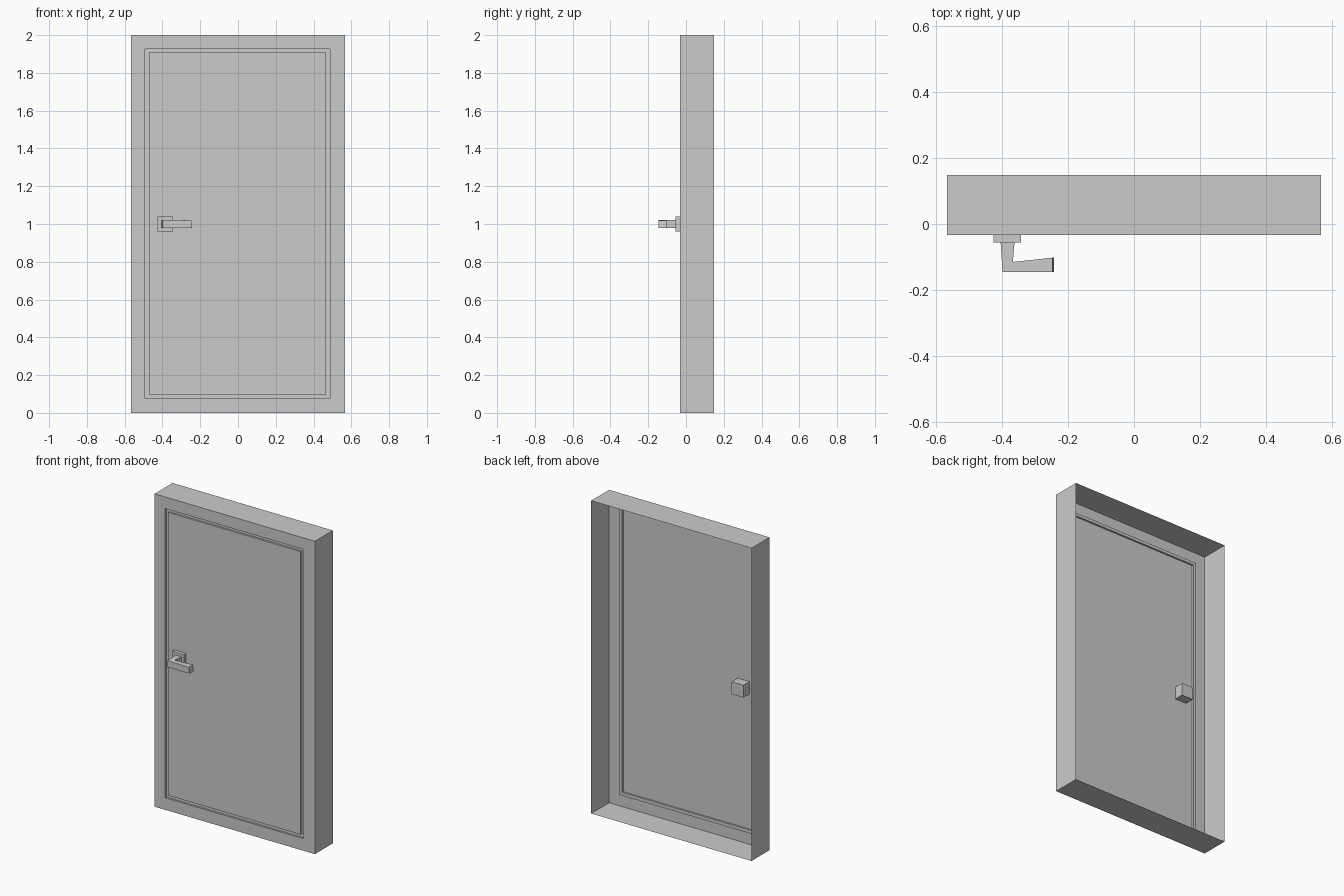
import bpy, bmesh

if "Cube" in bpy.data.objects:
    bpy.data.objects.remove(bpy.data.objects["Cube"])

FRONT, BACK, GROOVE = -0.033, 0.148, -0.021

# Rectangles as (left, right, bottom, top)
OUTER = (-0.567, 0.567, 0.0, 2.0)
GROOVE_OUT = (-0.492, 0.487, 0.077, 1.926)
GROOVE_IN = (-0.471, 0.466, 0.098, 1.907)


def finish(name, bm):
    mesh = bpy.data.meshes.new(name)
    bm.to_mesh(mesh)
    bm.free()
    obj = bpy.data.objects.new(name, mesh)
    bpy.context.collection.objects.link(obj)
    return obj


def rings(name, levels, cap=False):
    """Join rectangular loops into an open shell facing -y."""
    bm = bmesh.new()
    loops = []
    for (l, r, b, t), y in levels:
        loops.append([bm.verts.new((x, y, z))
                      for x, z in ((l, b), (r, b), (r, t), (l, t))])
    for a, c in zip(loops, loops[1:]):
        for i in range(4):
            j = (i + 1) % 4
            bm.faces.new((a[i], a[j], c[j], c[i]))
    if cap:
        bm.faces.new(loops[-1])
    return finish(name, bm)


def prism(name, profile, z0, z1):
    """Extrude an xy outline upwards."""
    bm = bmesh.new()
    face = bm.faces.new([bm.verts.new((x, y, z0)) for x, y in profile])
    top = bmesh.ops.extrude_face_region(bm, geom=[face])["geom"]
    for v in top:
        if isinstance(v, bmesh.types.BMVert):
            v.co.z = z1
    bmesh.ops.recalc_face_normals(bm, faces=bm.faces)
    return finish(name, bm)


# Frame: side walls open at the back, front border, outer groove wall
rings("door_frame", [(OUTER, BACK), (OUTER, FRONT),
                     (GROOVE_OUT, FRONT), (GROOVE_OUT, GROOVE)])

# Door leaf: groove floor, inner groove wall and flat panel
rings("door_panel", [(GROOVE_OUT, GROOVE), (GROOVE_IN, GROOVE),
                     (GROOVE_IN, FRONT)], cap=True)

# Lock block passing through the door
prism("handle_plate", [(-0.425, -0.056), (-0.343, -0.056),
                       (-0.343, 0.028), (-0.425, 0.028)], 0.96, 1.04)

# Bent lever with a slightly slanted end
lever = prism("handle_lever", [(-0.404, -0.056), (-0.398, -0.145), (-0.242, -0.145),
                               (-0.242, -0.102), (-0.367, -0.115), (-0.362, -0.056)],
              0.98, 1.022)
for v in lever.data.vertices:
    if v.co.x > -0.25 and v.co.z > 1:
        v.co.x -= 0.005
        v.co.z -= 0.003
